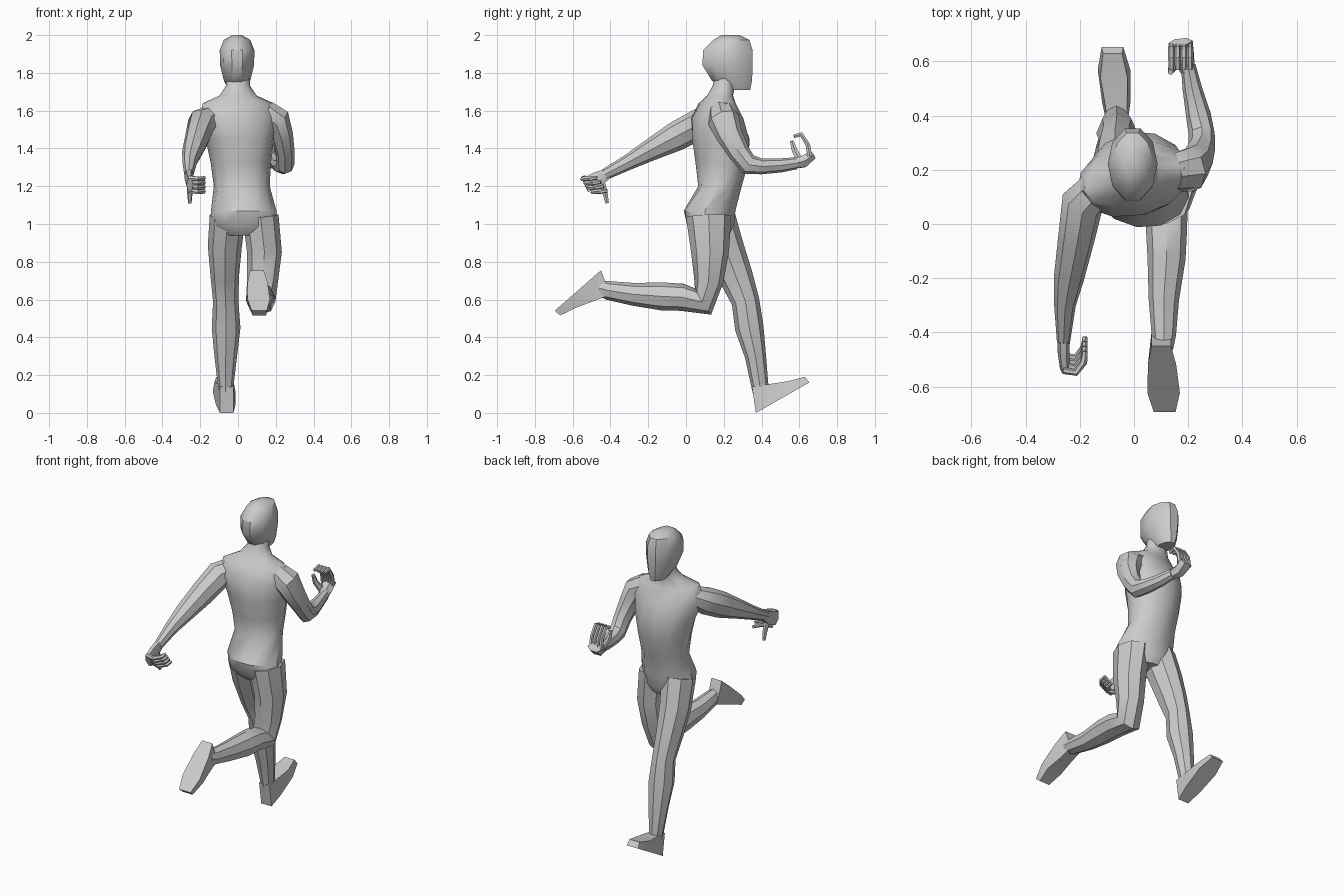
import bpy, bmesh, math
from mathutils import Vector, Matrix


def finish(name, bm, angle=38):
    bmesh.ops.recalc_face_normals(bm, faces=bm.faces)
    me = bpy.data.meshes.new(name)
    bm.to_mesh(me)
    bm.free()
    ob = bpy.data.objects.new(name, me)
    bpy.context.collection.objects.link(ob)
    bpy.ops.object.select_all(action='DESELECT')
    ob.select_set(True)
    bpy.context.view_layer.objects.active = ob
    bpy.ops.object.shade_smooth_by_angle(angle=math.radians(angle))
    return ob


def skin(name, loops, angle=38):
    """Bridge equal-length loops of points and cap both ends."""
    bm = bmesh.new()
    rows = [[bm.verts.new(p) for p in loop] for loop in loops]
    n = len(rows[0])
    for r, s in zip(rows, rows[1:]):
        for i in range(n):
            j = (i + 1) % n
            bm.faces.new((r[i], r[j], s[j], s[i]))
    bm.faces.new(rows[0])
    bm.faces.new(rows[-1])
    return finish(name, bm, angle)


def tube(name, rings, sides=8, yaws=None, side_axis=(1, 0, 0), angle=38):
    """Rings of (x, y, z, half width, half depth) set square to the path."""
    pts = [Vector(r[:3]) for r in rings]
    loops = []
    for k, (p, r) in enumerate(zip(pts, rings)):
        t = Vector()
        if k:
            t += (p - pts[k - 1]).normalized()
        if k < len(pts) - 1:
            t += (pts[k + 1] - p).normalized()
        t.normalize()
        if yaws:  # torso and head rings stay level and turn about z
            t = Vector((0, 0, 1))
            axis = Matrix.Rotation(math.radians(yaws[k]), 3, 'Z') @ Vector((1, 0, 0))
        else:
            axis = Vector(side_axis)
        u = (axis - t * axis.dot(t)).normalized()
        v = t.cross(u)
        loops.append([p + u * r[3] * math.cos(2 * math.pi * i / sides)
                      + v * r[4] * math.sin(2 * math.pi * i / sides) for i in range(sides)])
    return skin(name, loops, angle)


# torso: hips turn one way, shoulders the other
tube("torso", [
    (.03, .14, .94, .12, .09), (.03, .13, .99, .175, .125), (.03, .125, 1.07, .175, .138),
    (.02, .18, 1.20, .148, .115), (.015, .19, 1.32, .16, .14), (.01, .185, 1.45, .185, .155),
    (0, .165, 1.56, .215, .135), (0, .165, 1.64, .19, .09), (0, .18, 1.68, .10, .07),
    (0, .20, 1.73, .065, .06), (0, .215, 1.79, .06, .06)],
    sides=12, yaws=[-10, -10, -8, 0, 6, 11, 13, 13, 10, 5, 0])

# head: flat face towards +y
tube("head", [
    (-.005, .275, 1.71, .045, .068), (-.005, .243, 1.76, .07, .112),
    (-.005, .22, 1.84, .09, .14), (-.005, .222, 1.92, .092, .138),
    (-.005, .24, 1.975, .07, .10), (-.005, .235, 2.0, .025, .05)],
    sides=10, yaws=[0] * 6)

# legs
tube("left_leg", [
    (-.055, .15, 1.04, .095, .11), (-.07, .205, .88, .09, .10), (-.07, .265, .72, .075, .09),
    (-.065, .315, .59, .067, .074), (-.063, .335, .45, .076, .076),
    (-.065, .368, .30, .06, .056), (-.065, .39, .15, .042, .046), (-.065, .40, .08, .036, .04)])
tube("right_leg", [
    (.12, .12, 1.04, .095, .12), (.14, .127, .85, .092, .10), (.13, .12, .70, .082, .078),
    (.12, .09, .59, .078, .082), (.12, -.02, .612, .076, .072), (.12, -.13, .617, .07, .074),
    (.11, -.28, .628, .056, .06), (.11, -.41, .648, .045, .05), (.11, -.46, .66, .035, .04)])


def foot(name, x, heel, toe, drift):
    """Sole runs heel to toe in the y-z plane; the instep is square to it."""
    h = Vector((x, *heel))
    f = (Vector((x, *toe)) - h).normalized()
    up = Vector((1, 0, 0)).cross(f)
    # sole point, top point, half widths
    sections = [((0, 0), (.05, .13), .036, .036), ((.09, 0), (.13, .10), .052, .04),
                ((.23, 0), (.23, .062), .06, .05), ((.325, 0), (.32, .038), .04, .035)]
    loops = []
    for lo, hi, wl, wh in sections:
        off = Vector((drift * lo[0], 0, 0))
        loops.append([h + off + f * a + up * b + Vector((w, 0, 0))
                      for (a, b), w in ((lo, -wl), (lo, wl), (hi, wh), (hi, -wh))])
    skin(name, loops, 30)


foot("left_foot", -.06, (.37, 0), (.66, .165), -.06)
foot("right_foot", .10, (-.45, .755), (-.69, .545), .04)

# arms
tube("right_arm", [
    (.14, .19, 1.59, .07, .07), (.205, .20, 1.55, .075, .085), (.232, .23, 1.47, .06, .07),
    (.25, .28, 1.38, .05, .058), (.25, .33, 1.315, .048, .056), (.238, .40, 1.305, .046, .042),
    (.215, .50, 1.31, .036, .037), (.20, .585, 1.322, .027, .032)])
tube("left_arm", [
    (-.13, .14, 1.57, .07, .06), (-.19, .08, 1.535, .08, .08), (-.212, -.05, 1.465, .068, .078),
    (-.24, -.20, 1.385, .056, .056), (-.255, -.30, 1.33, .04, .042),
    (-.26, -.43, 1.262, .025, .03)])

# palms
tube("right_palm", [(.20, .56, 1.318, .026, .03), (.18, .62, 1.33, .042, .036),
                    (.172, .672, 1.365, .045, .025)], sides=6)
tube("left_palm", [(-.26, -.41, 1.27, .024, .03), (-.26, -.47, 1.235, .022, .048),
                   (-.255, -.535, 1.205, .018, .045)], sides=6)

# curled fingers
for i in range(4):
    x = .138 + i * .023
    tube(f"right_finger_{i + 1}", [
        (x, .655, 1.36, .012, .015), (x, .645, 1.42, .012, .014),
        (x, .61, 1.475, .012, .014), (x, .57, 1.465, .010, .011)], sides=6)
    y, z = -.54 + i * .018, 1.245 - i * .023
    tube(f"left_finger_{i + 1}", [
        (-.262, y, z, .012, .014), (-.215, y - .008, z - .005, .012, .014),
        (-.185, y + .03, z - .005, .012, .014), (-.18, y + .07, z, .010, .010)],
        sides=6, side_axis=(0, .6, -.8))

# thumbs
tube("right_thumb", [(.165, .60, 1.34, .018, .02), (.14, .575, 1.39, .015, .017),
                     (.135, .56, 1.44, .010, .011)], sides=6)
tube("left_thumb", [(-.255, -.45, 1.23, .018, .02), (-.255, -.43, 1.17, .015, .017),
                    (-.255, -.417, 1.11, .009, .010)], sides=6)
